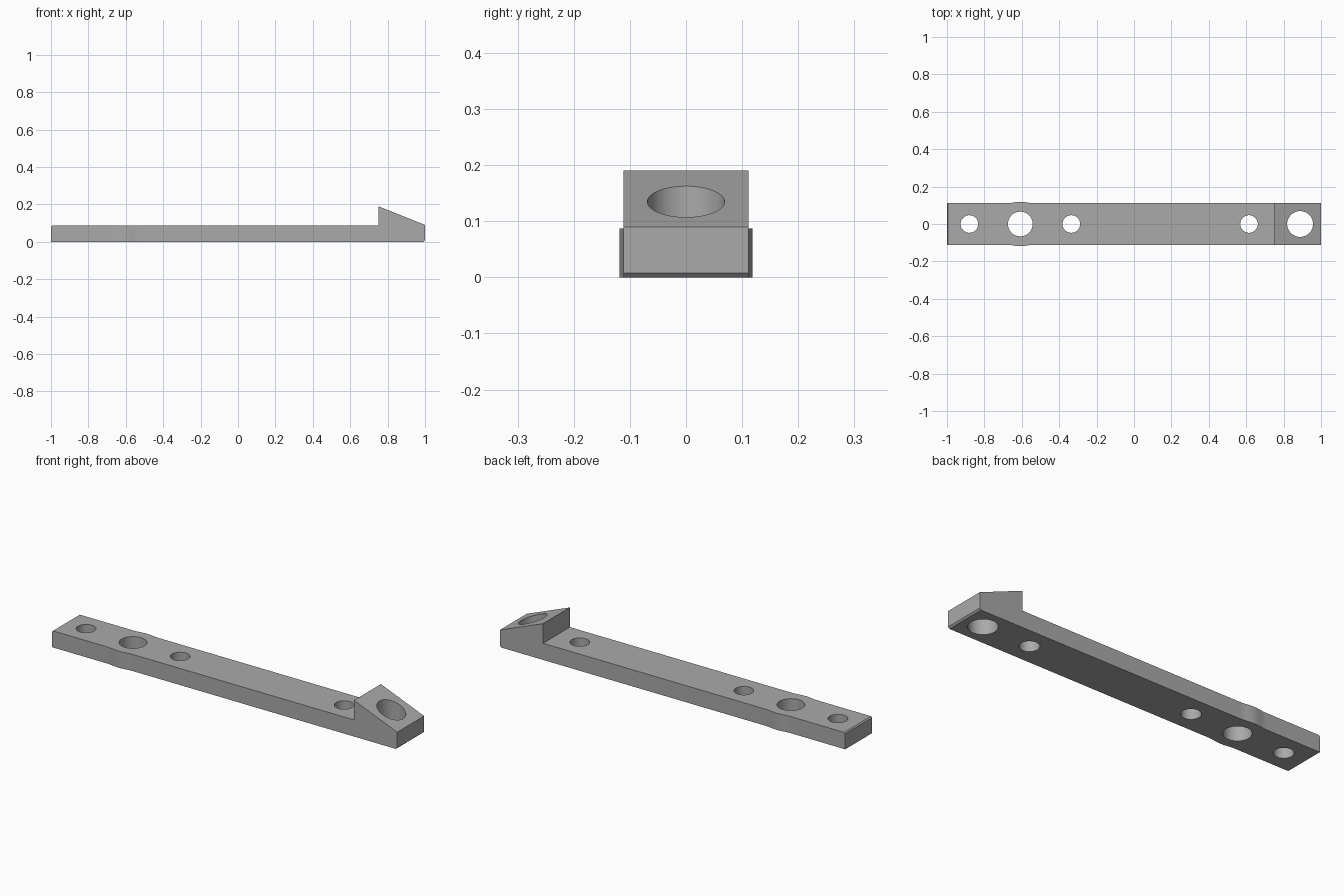
import bpy, bmesh, math
from mathutils import Vector

cube = bpy.data.objects.get("Cube")
if cube:
    bpy.data.objects.remove(cube, do_unlink=True)

grey = bpy.data.materials.new("plain grey")
grey.use_nodes = True
colour = (0.40, 0.40, 0.40, 1)
grey.diffuse_color = colour
grey.node_tree.nodes["Principled BSDF"].inputs["Base Color"].default_value = colour


def prism(name, points, direction):
    """Extrude a closed outline along a direction."""
    bm = bmesh.new()
    face = bm.faces.new([bm.verts.new(p) for p in points])
    ext = bmesh.ops.extrude_face_region(bm, geom=[face])
    verts = [g for g in ext["geom"] if isinstance(g, bmesh.types.BMVert)]
    bmesh.ops.translate(bm, verts=verts, vec=Vector(direction))
    bmesh.ops.recalc_face_normals(bm, faces=bm.faces)
    mesh = bpy.data.meshes.new(name)
    bm.to_mesh(mesh)
    bm.free()
    mesh.materials.append(grey)
    obj = bpy.data.objects.new(name, mesh)
    bpy.context.collection.objects.link(obj)
    return obj


def combine(target, other, operation):
    """Apply a boolean and discard the helper."""
    mod = target.modifiers.new("cut", 'BOOLEAN')
    mod.operation, mod.solver, mod.object = operation, 'EXACT', other
    bpy.context.view_layer.objects.active = target
    bpy.ops.object.modifier_apply(modifier=mod.name)
    bpy.data.objects.remove(other, do_unlink=True)


# Side profile: flat bar with a raised wedge at one end
side = [(-1, 0), (0.992, 0), (1, 0.008), (1, 0.09), (0.75, 0.19),
        (0.75, 0.087), (-0.994, 0.087), (-1, 0.081)]
bar = prism("slotted_bar", [(x, -0.3, z) for x, z in side], (0, 0.6, 0))

# Plan outline: straight edges with a soft bulge around the large hole
BULGE_X, SPAN, STEPS = -0.608, 0.075, 20
edge = [(-1.1, 0.111)]
for i in range(STEPS + 1):
    t = 2 * i / STEPS - 1
    edge.append((BULGE_X + SPAN * t, 0.111 + 0.0075 * math.cos(t * math.pi / 2) ** 2))
edge.append((1.1, 0.111))
plan = edge + [(x, -y) for x, y in reversed(edge)]
combine(bar, prism("plan_cutter", [(x, y, -0.1) for x, y in plan], (0, 0, 0.5)), 'INTERSECT')

# Vertical through holes
for x, r in [(-0.88, 0.047), (BULGE_X, 0.066), (-0.335, 0.047), (0.615, 0.047), (0.888, 0.069)]:
    ring = [(x + r * math.cos(a), r * math.sin(a), -0.1)
            for a in (2 * math.pi * i / 64 for i in range(64))]
    combine(bar, prism("hole_cutter", ring, (0, 0, 0.5)), 'DIFFERENCE')

# Smooth the hole walls and bulge, keep edges sharp
bpy.ops.object.select_all(action='DESELECT')
bar.select_set(True)
bpy.context.view_layer.objects.active = bar
bpy.ops.object.shade_smooth_by_angle(angle=math.radians(20))
